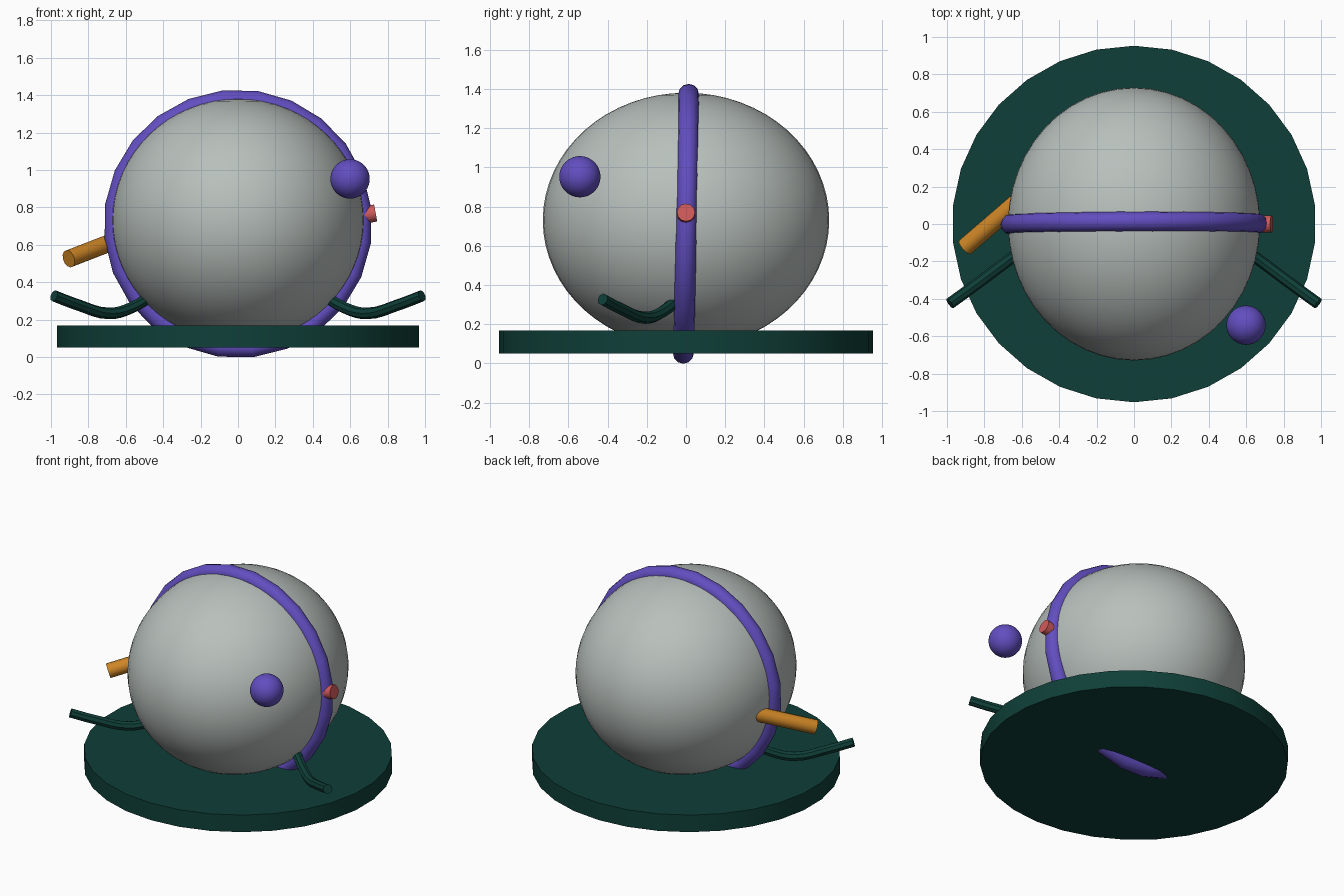
import bpy
import math
from mathutils import Vector

if "Cube" in bpy.data.objects:
    bpy.data.objects.remove(bpy.data.objects["Cube"])


def srgb(r, g, b):
    lin = [((c / 255 + 0.055) / 1.055) ** 2.4 if c > 10 else c / 255 / 12.92 for c in (r, g, b)]
    return (*lin, 1.0)


def material(name, rgb):
    m = bpy.data.materials.new(name)
    m.diffuse_color = srgb(*rgb)
    m.use_nodes = True
    m.node_tree.nodes["Principled BSDF"].inputs["Base Color"].default_value = m.diffuse_color
    return m


GREY = material("pale grey", (184, 192, 188))
GREEN = material("dark green", (15, 63, 56))
PURPLE = material("purple", (98, 78, 192))
ORANGE = material("orange", (206, 134, 38))
RED = material("coral red", (208, 90, 90))


def finish(name, mat, angle=40):
    ob = bpy.context.object
    ob.name = name
    ob.data.materials.append(mat)
    bpy.ops.object.shade_smooth_by_angle(angle=math.radians(angle))
    return ob


def rod(name, mat, start, end, radius, sides):
    a, b = Vector(start), Vector(end)
    bpy.ops.mesh.primitive_cylinder_add(
        vertices=sides, radius=radius, depth=(b - a).length, location=(a + b) / 2,
        rotation=(b - a).to_track_quat('Z', 'Y').to_euler())
    return finish(name, mat)


def ball(name, mat, loc, scale):
    bpy.ops.mesh.primitive_uv_sphere_add(segments=48, ring_count=32, radius=1, location=loc)
    bpy.context.object.scale = scale
    bpy.ops.object.transform_apply(location=False, rotation=False, scale=True)
    return finish(name, mat)


# Round base plate
bpy.ops.mesh.primitive_cylinder_add(vertices=30, radius=1, depth=0.118, location=(0, 0, 0.11))
bpy.context.object.scale = (0.973, 0.953, 1)
bpy.ops.object.transform_apply(location=False, rotation=False, scale=True)
finish("base_plate", GREEN, 20)

# Egg-shaped body and the small floating orb
ball("body", GREY, (0, 0, 0.73), (0.674, 0.73, 0.65))
ball("orb", PURPLE, (0.599, -0.541, 0.952), (0.105, 0.105, 0.105))

# Upright band around the body, tilted slightly
bpy.ops.mesh.primitive_torus_add(
    major_segments=24, minor_segments=12, major_radius=0.665, minor_radius=0.053,
    location=(0, 0, 0.712), rotation=(math.radians(88.8), math.radians(8.5), 0))
finish("band", PURPLE)

# Stub on the band and slanted spout on the other side
rod("band_stub", RED, (0.64, 0, 0.752), (0.736, 0, 0.77), 0.046, 12)
rod("spout", ORANGE, (-0.905, -0.125, 0.525), (-0.505, 0.22, 0.68), 0.048, 12)

# Curved arms, mirrored left and right
ARM = [(0.984, -0.425, 0.327), (0.86, -0.335, 0.28), (0.69, -0.208, 0.233),
       (0.57, -0.12, 0.263), (0.43, -0.02, 0.35)]
for side, label in ((-1, "left"), (1, "right")):
    curve = bpy.data.curves.new(label + "_arm", 'CURVE')
    curve.dimensions = '3D'
    curve.bevel_depth = 0.031
    curve.bevel_resolution = 2
    curve.resolution_u = 4
    curve.use_fill_caps = True
    spline = curve.splines.new('BEZIER')
    spline.bezier_points.add(len(ARM) - 1)
    for p, (x, y, z) in zip(spline.bezier_points, ARM):
        p.co = (side * x, y, z)
        p.handle_left_type = p.handle_right_type = 'AUTO'
    ob = bpy.data.objects.new(label + "_arm", curve)
    bpy.context.collection.objects.link(ob)
    bpy.ops.object.select_all(action='DESELECT')
    ob.select_set(True)
    bpy.context.view_layer.objects.active = ob
    bpy.ops.object.convert(target='MESH')
    finish(label + "_arm", GREEN)
